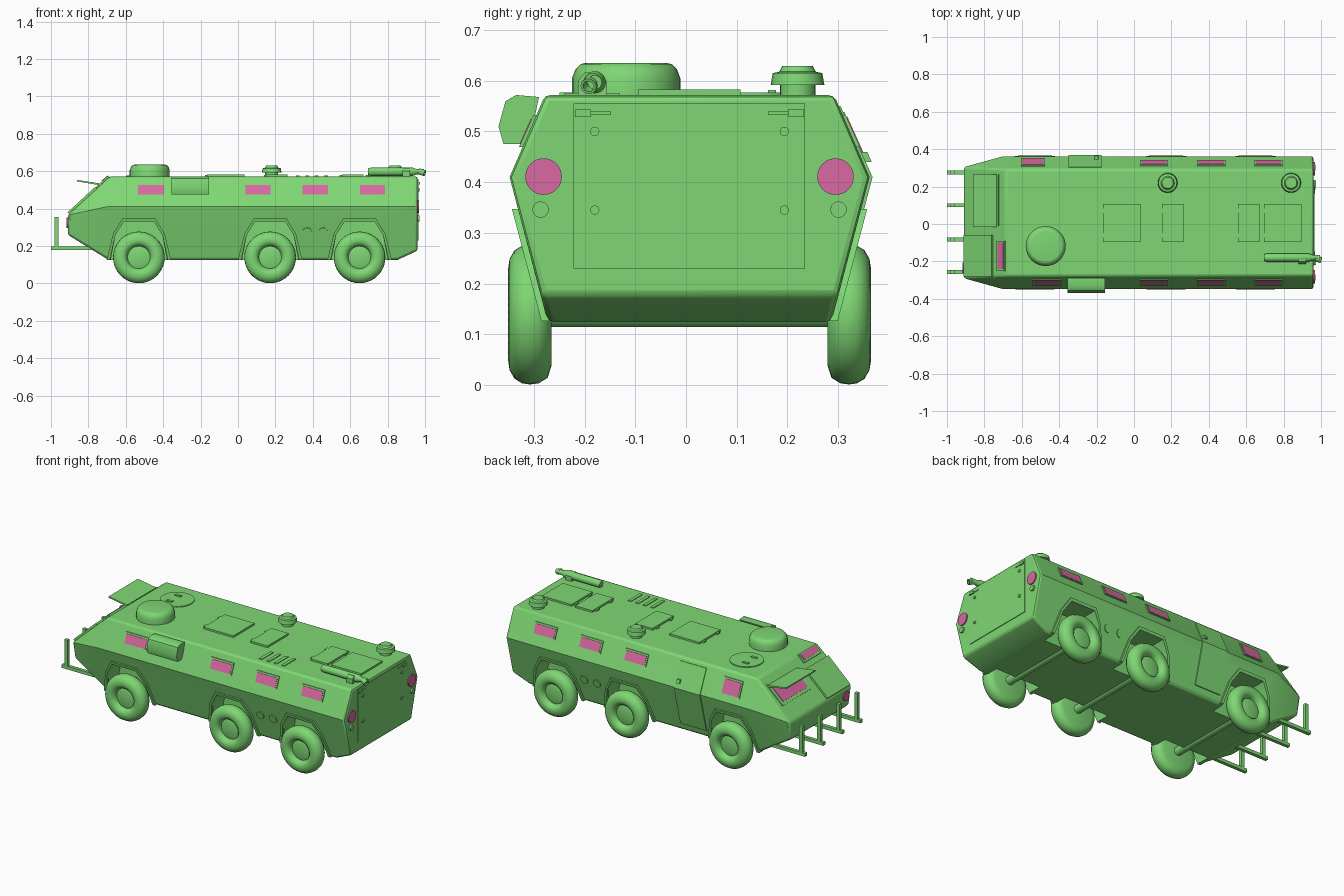
import bpy, bmesh, math
from mathutils import Vector, Matrix

old = bpy.data.objects.get("Cube")
if old:
    bpy.data.objects.remove(old, do_unlink=True)

CY = 0.007  # centre line of the hull


def material(name, rgb):
    m = bpy.data.materials.new(name)
    m.use_nodes = True
    m.diffuse_color = (*rgb, 1)
    m.node_tree.nodes["Principled BSDF"].inputs["Base Color"].default_value = (*rgb, 1)
    return m


GREEN = material("light_green", (0.21, 0.68, 0.175))
PINK = material("pink_glass", (0.69, 0.14, 0.36))


def finish(name, bm, mat, angle=35):
    bmesh.ops.recalc_face_normals(bm, faces=bm.faces)
    me = bpy.data.meshes.new(name)
    bm.to_mesh(me)
    bm.free()
    me.materials.append(mat)
    ob = bpy.data.objects.new(name, me)
    bpy.context.collection.objects.link(ob)
    smooth(ob, angle)
    return ob


def smooth(ob, angle):
    bpy.ops.object.select_all(action='DESELECT')
    ob.select_set(True)
    bpy.context.view_layer.objects.active = ob
    bpy.ops.object.shade_smooth_by_angle(angle=math.radians(angle))


def prism(name, pts, axis, a, b, mat=GREEN, warp=None):
    """Extrude a 2D outline along an axis from a to b."""
    place = {'x': lambda p, d: (d, p[0], p[1]),
             'y': lambda p, d: (p[0], d, p[1]),
             'z': lambda p, d: (p[0], p[1], d)}[axis]
    bm = bmesh.new()
    lo, hi = ([bm.verts.new(place(p, d)) for p in pts] for d in (a, b))
    bm.faces.new(lo)
    bm.faces.new(hi)
    for i in range(len(pts)):
        j = (i + 1) % len(pts)
        bm.faces.new((lo[i], lo[j], hi[j], hi[i]))
    if warp:
        for v in bm.verts:
            v.co = warp(v.co)
    return finish(name, bm, mat)


def box(name, x, y, z, mat=GREEN):
    return prism(name, [(x[0], y[0]), (x[1], y[0]), (x[1], y[1]), (x[0], y[1])], 'z', *z, mat)


def lathe(name, profile, origin, direction, mat=GREEN, steps=32, angle=35):
    """Spin (radius, height) points around a direction."""
    bm = bmesh.new()
    vs = [bm.verts.new((r, 0, h)) for r, h in profile]
    es = [bm.edges.new(p) for p in zip(vs, vs[1:])]
    bmesh.ops.spin(bm, geom=vs + es, cent=(0, 0, 0), axis=(0, 0, 1),
                   angle=math.tau, steps=steps, use_duplicate=False)
    bmesh.ops.remove_doubles(bm, verts=bm.verts, dist=1e-5)
    q = Vector((0, 0, 1)).rotation_difference(Vector(direction))
    bm.transform(Matrix.Translation(origin) @ q.to_matrix().to_4x4())
    return finish(name, bm, mat, angle)


def disc(name, r, h, origin, direction, mat=GREEN):
    return lathe(name, [(0, 0), (r, 0), (r, h), (0, h)], origin, direction, mat)


def side_y(z):
    """Half width of the hull at height z."""
    if z > 0.41:
        return 0.355 - (z - 0.41) * 0.45
    return 0.355 - (0.41 - z) * 0.263


def side_plate(name, s, x, z, t, mat=GREEN):
    """Plate lying on the sloping hull side; t is inner and outer offset."""
    pts = [(CY + s * (side_y(h) + d), h)
           for h, d in ((z[0], t[0]), (z[1], t[0]), (z[1], t[1]), (z[0], t[1]))]
    return prism(name, pts, 'x', *x, mat)


def nose_plate(name, t, y, d, mat=GREEN):
    """Plate on the sloping nose; t runs 0 at the roof to 1 at the tip."""
    pts = [(-0.687 - 0.223 * f - 0.68 * o, 0.57 - 0.205 * f + 0.73 * o)
           for f, o in ((t[0], d[0]), (t[1], d[0]), (t[1], d[1]), (t[0], d[1]))]
    return prism(name, pts, 'y', *y, mat)


# Hull: convex body with softened edges
bm = bmesh.new()
for x, w, z in ((0.96, 0.285, 0.572), (0.96, 0.355, 0.41), (0.96, 0.293, 0.175),
                (0.85, 0.28, 0.124), (-0.69, 0.28, 0.124), (-0.91, 0.275, 0.26),
                (-0.91, 0.297, 0.365), (-0.70, 0.355, 0.41), (-0.685, 0.285, 0.572)):
    for s in (1, -1):
        bm.verts.new((x, CY + s * w, z))
bmesh.ops.convex_hull(bm, input=bm.verts)
bmesh.ops.dissolve_limit(bm, angle_limit=0.02, verts=bm.verts, edges=bm.edges)
hull = finish("hull", bm, GREEN)
bev = hull.modifiers.new("soft_edges", 'BEVEL')
bev.width, bev.segments, bev.angle_limit = 0.012, 2, math.radians(40)
bpy.ops.object.modifier_apply(modifier=bev.name)

# Wheels, wheel wells and arches
ARCH = [(-0.155, 0.10), (-0.125, 0.26), (-0.08, 0.33), (0.08, 0.33), (0.125, 0.26), (0.155, 0.10)]
RIM = [(-0.172, 0.126), (-0.138, 0.265), (-0.088, 0.347), (0.088, 0.347), (0.138, 0.265), (0.172, 0.126)]
TYRE = [(0, 0.062), (0.04, 0.062), (0.06, 0.056), (0.064, 0.07), (0.075, 0.081), (0.09, 0.086),
        (0.11, 0.083), (0.127, 0.073), (0.136, 0.058), (0.138, 0.043), (0.136, 0.026),
        (0.125, 0.008), (0.1, 0), (0, 0)]
for i, wx in enumerate((-0.53, 0.172, 0.65)):
    for s in (1, -1):
        side = "left" if s < 0 else "right"
        well = prism("well_cutter", [(wx + x, z) for x, z in ARCH], 'y', CY + s * 0.2, CY + s * 0.42)
        well.hide_render = True
        cut = hull.modifiers.new("well", 'BOOLEAN')
        cut.operation, cut.object, cut.solver = 'DIFFERENCE', well, 'EXACT'
        bpy.context.view_layer.objects.active = hull
        bpy.ops.object.modifier_apply(modifier=cut.name)
        bpy.data.objects.remove(well, do_unlink=True)
        inner = [(max(-0.155, min(0.155, x)), max(z, 0.126)) for x, z in ARCH]
        prism(f"wheel_arch_{side}_{i + 1}", [(wx + x, z) for x, z in RIM + inner[::-1]], 'y', 0, 1,
              warp=lambda c: Vector((c.x, CY + s * (side_y(c.z) + 0.012 - 0.04 * (1 - c.y)), c.z)))
        lathe(f"wheel_{side}_{i + 1}", TYRE, (wx, CY + s * 0.272, 0.139), (0, s, 0), steps=40, angle=45)
    lathe(f"axle_{i + 1}", [(0, -0.28), (0.025, -0.28), (0.025, 0.28), (0, 0.28)], (wx, CY, 0.139), (0, 1, 0))
smooth(hull, 38)

# Side windows, side ports and door
for s in (1, -1):
    side = "left" if s < 0 else "right"
    front = ((-0.535, -0.395), (0.475, 0.525)) if s < 0 else ((-0.595, -0.485), (0.455, 0.53))
    spans = [front] + [((x, x + 0.135), (0.475, 0.525)) for x in (0.04, 0.345, 0.652)]
    for i, (x, z) in enumerate(spans):
        side_plate(f"window_frame_{side}_{i + 1}", s, (x[0] - 0.008, x[1] + 0.008),
                   (z[0] - 0.006, z[1] + 0.008), (-0.01, 0.008))
        side_plate(f"window_{side}_{i + 1}", s, x, z, (0.006, 0.01), PINK)
    for x in (0.37, 0.455):
        disc(f"side_port_{side}", 0.025, 0.008, (x, CY + s * (side_y(0.275) - 0.003), 0.275), (0, s, -0.26))
side_plate("door_upper", 1, (-0.35, -0.175), (0.41, 0.55), (-0.01, 0.006))
side_plate("door_lower", 1, (-0.35, -0.175), (0.17, 0.41), (-0.01, 0.006))
side_plate("door_handle", 1, (-0.21, -0.19), (0.44, 0.46), (0, 0.018))

# Storage box on the left flank
prism("flank_box", [(-0.29, 0.568), (-0.335, 0.572), (-0.356, 0.56), (-0.37, 0.51),
                    (-0.36, 0.475), (-0.31, 0.475)], 'x', -0.355, -0.155)

# Nose: windshield, visor, engine cover, small window and headlight
nose_plate("windshield_frame", (0.16, 0.66), (-0.01, 0.265), (-0.01, 0.005))
nose_plate("windshield", (0.22, 0.60), (0.01, 0.245), (0.004, 0.008), PINK)
prism("visor", [(-0.86, 0.545), (-0.735, 0.524), (-0.735, 0.534), (-0.86, 0.553)], 'y', -0.015, 0.265)
nose_plate("engine_cover", (0.3, 0.97), (-0.28, -0.06), (-0.01, 0.012))
nose_plate("front_window_frame", (0.0, 0.19), (-0.25, -0.09), (-0.015, 0.01))
nose_plate("front_window", (0.02, 0.15), (-0.24, -0.10), (0.009, 0.013), PINK)
disc("headlight", 0.028, 0.008, (-0.908, -0.235, 0.325), (-1, 0, 0), PINK)

# Front guard posts on arms
for i, y in enumerate((0.275, 0.10, -0.083, -0.257)):
    box(f"guard_arm_{i + 1}", (-1.0, -0.78), (y - 0.01, y + 0.01), (0.178, 0.198))
    box(f"guard_post_{i + 1}", (-0.982, -0.96), (y - 0.01, y + 0.01), (0.19, 0.355))

# Turret and roof vents
lathe("turret", [(0, 0), (0.107, 0), (0.107, 0.035), (0.1, 0.053), (0.09, 0.063), (0.08, 0.065), (0, 0.065)],
      (-0.472, -0.118, 0.57), (0, 0, 1), angle=40)
for x in (0.18, 0.84):
    lathe("roof_vent", [(0, 0), (0.035, 0), (0.035, 0.022), (0.053, 0.022), (0.049, 0.045),
                        (0.036, 0.048), (0.03, 0.059), (0, 0.059)], (x, 0.22, 0.57), (0, 0, 1), steps=20)

# Roof hatches, driver hatch and grille slats
for i, (a, b) in enumerate(((-0.165, 0.035), (0.15, 0.265), (0.555, 0.67), (0.695, 0.895))):
    box(f"roof_hatch_{i + 1}", (a, b), (-0.095, 0.108), (0.565, 0.583))
    for y in (-0.06, 0.07):
        box("hatch_hinge", (a - 0.012, a + 0.01), (y - 0.012, y + 0.012), (0.565, 0.58))
disc("driver_hatch", 0.095, 0.008, (-0.5, 0.13, 0.569), (0, 0, 1))
for y in (0.085, 0.17):
    box("driver_hatch_hinge", (-0.54, -0.5), (y - 0.008, y + 0.008), (0.57, 0.582))
for i in range(4):
    x = 0.31 + 0.05 * i
    box("grille_slat", (x, x + 0.02), (-0.24, -0.13), (0.565, 0.576))

# Exhaust pipe on the roof
lathe("exhaust", [(0, 0), (0.018, 0), (0.022, 0.015), (0.022, 0.24), (0.014, 0.26), (0.014, 0.3), (0, 0.3)],
      (0.695, -0.18, 0.597), (1, 0, 0), steps=20)
lathe("exhaust_tip", [(0, 0), (0.016, 0), (0.016, 0.035), (0.011, 0.035), (0.011, 0.01), (0, 0.01)],
      (0.967, -0.183, 0.6), (1, -0.3, -0.35), steps=16)
prism("exhaust_bracket", [(-0.213, 0.565), (-0.213, 0.6), (-0.2, 0.616), (-0.17, 0.616),
                          (-0.157, 0.6), (-0.157, 0.565)], 'x', 0.88, 0.92)

# Rear: door, lamps, hinges and handles
box("rear_door", (0.95, 0.964), (-0.222, 0.235), (0.23, 0.555))
for s in (1, -1):
    disc("rear_lamp", 0.036, 0.009, (0.958, CY + s * 0.288, 0.411), (1, 0, 0), PINK)
    disc("rear_marker", 0.016, 0.012, (0.958, CY + s * 0.294, 0.346), (1, 0, 0))
    y = CY + s * 0.21
    box("rear_hinge", (0.96, 0.972), (y - 0.016, y + 0.016), (0.529, 0.543))
    box("rear_hinge_arm", (0.96, 0.968), sorted((y, y - s * 0.055)), (0.533, 0.539))
    for z in (0.50, 0.345):
        disc("rear_handle", 0.009, 0.008, (0.962, CY + s * 0.187, z), (1, 0, 0))
